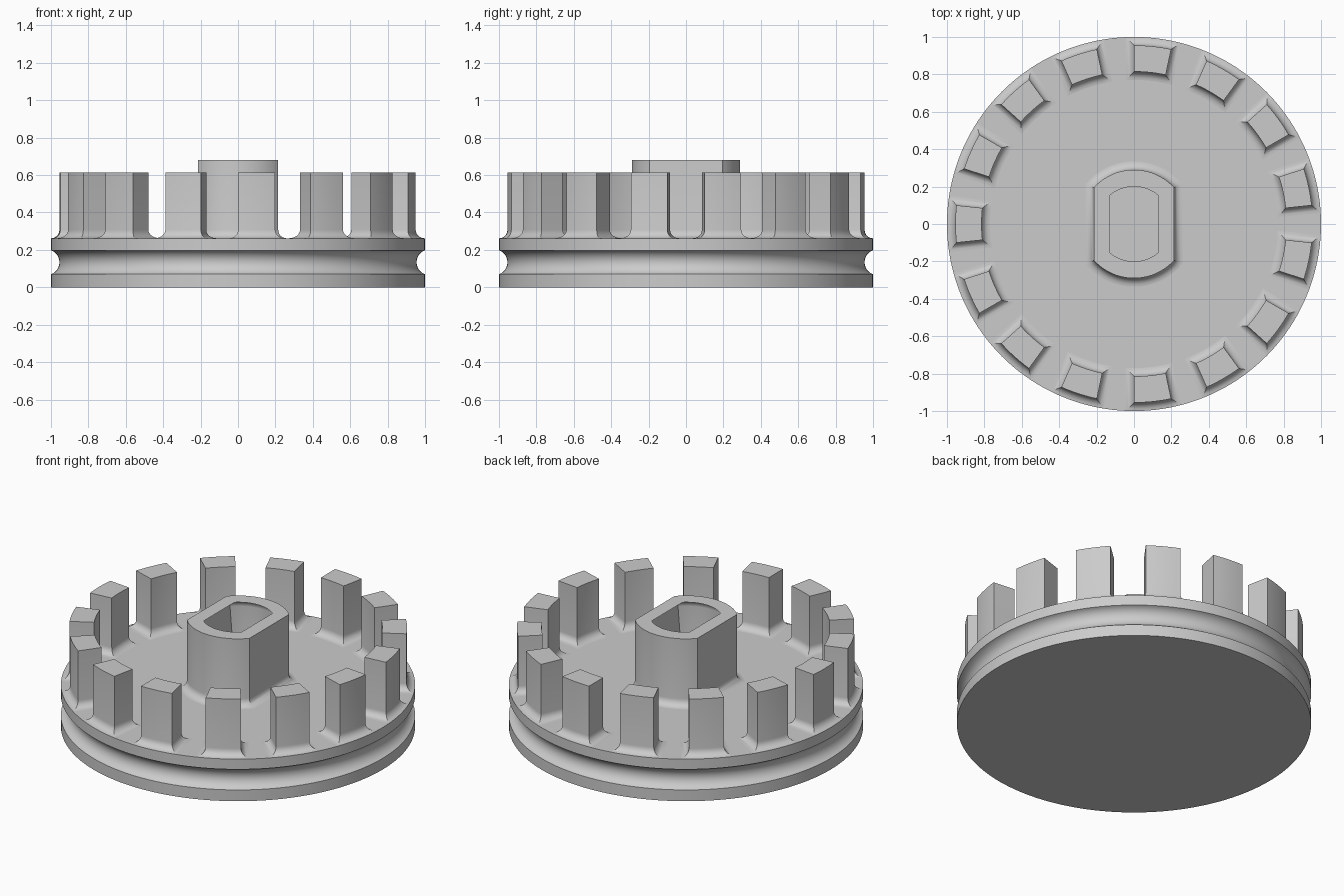
import bpy, bmesh
from math import sin, cos, pi, asin, acos, radians

cube = bpy.data.objects.get("Cube")
if cube:
    bpy.data.objects.remove(cube, do_unlink=True)

GREY = (0.6, 0.6, 0.6, 1)
grey = bpy.data.materials.new("plain_grey")
grey.use_nodes = True
grey.diffuse_color = GREY
grey.node_tree.nodes["Principled BSDF"].inputs["Base Color"].default_value = GREY

DECK = 0.262       # top of the disc
FILLET = 0.045     # rounding where parts meet the disc
STEPS = 6


def loft(name, rings, cap_start=False, cap_end=False):
    """Skin a stack of equal-length closed rings into one smooth-shaded object."""
    bm = bmesh.new()
    loops = [[bm.verts.new(p) for p in ring] for ring in rings]
    n = len(loops[0])
    for low, high in zip(loops, loops[1:]):
        for i in range(n):
            j = (i + 1) % n
            bm.faces.new((low[i], low[j], high[j], high[i]))
    if cap_start:
        bm.faces.new(loops[0][::-1])
    if cap_end:
        bm.faces.new(loops[-1])
    mesh = bpy.data.meshes.new(name)
    bm.to_mesh(mesh)
    bm.free()
    mesh.materials.append(grey)
    obj = bpy.data.objects.new(name, mesh)
    bpy.context.collection.objects.link(obj)
    bpy.ops.object.select_all(action='DESELECT')
    obj.select_set(True)
    bpy.context.view_layer.objects.active = obj
    bpy.ops.object.shade_smooth_by_angle(angle=radians(30))
    return obj


def fillet_steps():
    """Offset and height pairs of a concave quarter round, outside to inside."""
    for k in range(STEPS + 1):
        a = pi / 2 * k / STEPS
        yield FILLET * (1 - sin(a)), FILLET * (1 - cos(a))


def circle(r, z, n=160):
    return [(r * cos(2 * pi * i / n), r * sin(2 * pi * i / n), z) for i in range(n)]


def tooth_outline(angle, d, z):
    """Ring sector grown outwards by d on every side."""
    points = []
    for r, direction in ((0.955 + d, 1), (0.815 - d, -1)):
        half = radians(6) + asin(d / r)
        for k in range(7):
            a = angle + direction * half * (k / 3 - 1)
            points.append((r * cos(a), r * sin(a), z))
    return points


def flatted_outline(half_width, r, z, n=20):
    """Circle with two flat sides facing left and right."""
    a = acos(half_width / r)
    points = []
    for start in (0, pi):
        for k in range(n + 1):
            t = start + a + (pi - 2 * a) * k / n
            points.append((r * cos(t), r * sin(t), z))
    return points


# Disc with a round groove in its rim
profile = [(1, 0)]
groove_half = asin(0.064 / 0.068)
for k in range(17):
    a = groove_half * (k / 8 - 1)
    profile.append((1.023 - 0.068 * cos(a), 0.134 + 0.068 * sin(a)))
profile.append((1, DECK))
loft("grooved_disc", [circle(r, z) for r, z in profile], True, True)

# Ring of teeth, each flaring into the disc
for i in range(15):
    angle = pi + 2 * pi * i / 15
    rings = [tooth_outline(angle, d, DECK + h) for d, h in fillet_steps()]
    rings.append(tooth_outline(angle, 0, 0.615))
    loft(f"tooth_{i + 1}", rings, cap_end=True)

# Hollow hub: flared foot, flat top, rounded mouth and blind hole
HUB_TOP = 0.68
rings = [flatted_outline(0.215 + d, 0.29 + d, DECK + h) for d, h in fillet_steps()]
rings.append(flatted_outline(0.215, 0.29, HUB_TOP))
for d, h in reversed(list(fillet_steps())):
    d, h = FILLET - d, FILLET - h
    rings.append(flatted_outline(0.13 + h, 0.2 + h, HUB_TOP - FILLET + d))
rings.append(flatted_outline(0.13, 0.2, DECK + 0.001))
loft("hub", rings, cap_end=True)
